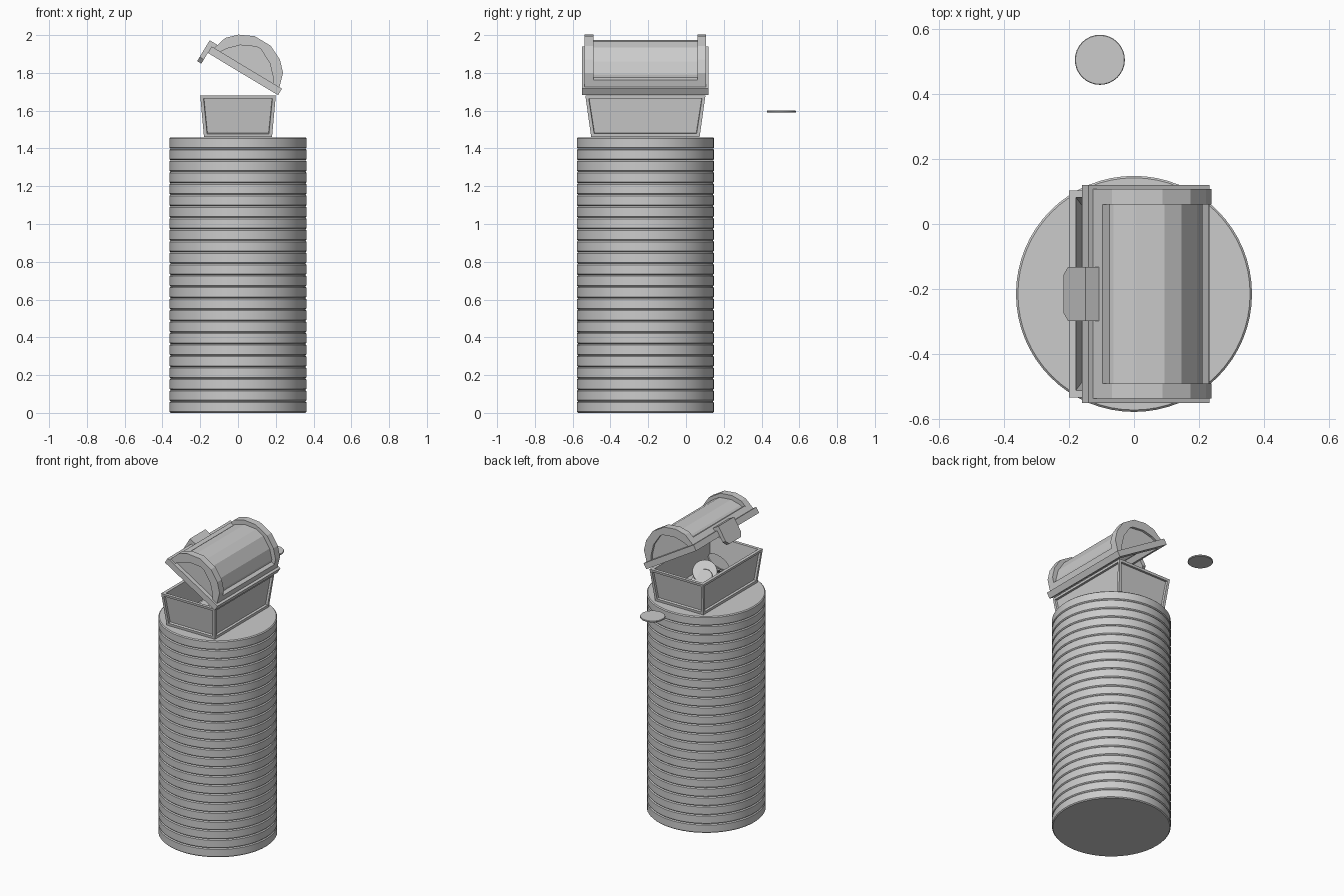
import bpy, bmesh
from math import radians
from mathutils import Matrix, Vector

if "Cube" in bpy.data.objects:
    bpy.data.objects.remove(bpy.data.objects["Cube"])

CY = -0.215                                   # centre line of stack and chest
LID = Matrix.Translation((0.212, CY, 1.682)) @ Matrix.Rotation(radians(31), 4, 'Y')


def finish(name, bm, matrix=Matrix()):
    bmesh.ops.recalc_face_normals(bm, faces=bm.faces)
    me = bpy.data.meshes.new(name)
    bm.to_mesh(me)
    bm.free()
    ob = bpy.data.objects.new(name, me)
    bpy.context.collection.objects.link(ob)
    ob.matrix_world = matrix
    return ob


def coin_mesh(name, r, h, sides, bevel):
    bm = bmesh.new()
    bmesh.ops.create_cone(bm, cap_ends=True, segments=sides, radius1=r, radius2=r, depth=h)
    rims = [e for e in bm.edges if abs(e.verts[0].co.z - e.verts[1].co.z) < 1e-6]
    bmesh.ops.bevel(bm, geom=rims, offset=bevel, segments=1, affect='EDGES')
    for f in bm.faces:
        f.smooth = len(f.verts) == 4
    for e in bm.edges:
        e.smooth = abs(e.verts[0].co.z - e.verts[1].co.z) > 1e-6
    me = bpy.data.meshes.new(name)
    bm.to_mesh(me)
    bm.free()
    return me


def place(name, me, loc, rot=(0, 0, 0)):
    ob = bpy.data.objects.new(name, me)
    ob.location = loc
    ob.rotation_euler = [radians(a) for a in rot]
    bpy.context.collection.objects.link(ob)


def prism(name, pts, a, b, axis='Y', matrix=LID):
    """Extrude a profile from a to b; XZ profile along Y, or YZ profile along X."""
    bm = bmesh.new()
    put = (lambda p, t: (p[0], t, p[1])) if axis == 'Y' else (lambda p, t: (t, p[0], p[1]))
    lo, hi = ([bm.verts.new(put(p, t)) for p in pts] for t in (a, b))
    n = len(pts)
    bm.faces.new(lo)
    bm.faces.new(hi[::-1])
    for i in range(n):
        bm.faces.new((lo[i], lo[(i + 1) % n], hi[(i + 1) % n], hi[i]))
    return finish(name, bm, matrix)


def rect(x0, x1, z0, z1):
    return [(x0, z0), (x1, z0), (x1, z1), (x0, z1)]


# Stack of large coins
big = coin_mesh("large_coin", 0.363, 0.0605, 64, 0.006)
for i in range(24):
    place(f"stack_coin_{i + 1}", big, (0, CY, 0.0304 + i * 0.0608))

# Small coins: one flying out, the rest heaped in the chest
small = coin_mesh("small_coin", 0.077, 0.01, 32, 0.002)
place("loose_coin", small, (-0.105, 0.505, 1.595))
for i, (x, y, z, rx, ry) in enumerate([
        (0, -0.20, 1.60, -35, -30), (0.01, -0.36, 1.60, 15, -30),
        (-0.02, -0.14, 1.57, -40, 10), (0.03, -0.28, 1.57, 30, 15),
        (0.06, -0.12, 1.53, 10, 20), (-0.05, -0.30, 1.53, -15, 10)]):
    place(f"chest_coin_{i + 1}", small, (x, y, z), (rx, ry, 0))

# Chest box: tapered, hollow, with sunken panels on its sides
bm = bmesh.new()
bmesh.ops.create_cube(bm, size=2)
for v in bm.verts:
    top = v.co.z > 0
    v.co = (v.co.x * (0.2 if top else 0.18), v.co.y * (0.318 if top else 0.287),
            1.68 if top else 1.46)
bm.normal_update()
sides = [f for f in bm.faces if abs(f.normal.z) < 0.5]
top = next(f for f in bm.faces if f.normal.z > 0.5)
for f in sides:
    bmesh.ops.inset_region(bm, faces=[f], thickness=0.024)
    bmesh.ops.inset_region(bm, faces=[f], thickness=0.003, depth=-0.014)
bmesh.ops.inset_region(bm, faces=[top], thickness=0.03)
ret = bmesh.ops.extrude_discrete_faces(bm, faces=[top])
for v in ret['faces'][0].verts:
    v.co.z = 1.50
    v.co.x *= 0.9
    v.co.y *= 0.92
finish("chest_box", bm, Matrix.Translation((0, CY, 0)))

# Lid arch profile, mirrored about the middle of the lid
MID = -0.217


def arch(d):
    half = [(0.202, 0.038), (0.179, 0.115), (0.129, 0.166), (0.05, 0.204)]
    half = [(x - d * 0.9, z - (d if z > 0.05 else 0)) for x, z in half]
    return [(MID + x, z) for x, z in half] + [(MID - x, z) for x, z in reversed(half)]


def shell(d0, d1):
    return arch(d0) + arch(d1)[::-1]


prism("lid_barrel", shell(0.022, 0.04), -0.30, 0.30)
for s, side in ((-1, "front"), (1, "back")):
    # Raised end bands and the sunken end panels within them
    prism(f"lid_{side}_band", shell(0, 0.042), s * 0.275, s * 0.322)
    prism(f"lid_{side}_panel", arch(0.035), s * 0.285, s * 0.306)
    prism(f"lid_{side}_rim", rect(-0.434, 0, 0, 0.04), s * 0.29, s * 0.335)

# Long rim bars and the raised strips above them
for s, side in ((-1, "latch"), (1, "hinge")):
    e = MID + s * 0.217
    prism(f"lid_{side}_rim", rect(e, e - s * 0.04, 0, 0.04), -0.29, 0.29)
    prism(f"lid_{side}_strip", [(MID + s * x, z) for x, z in
          ((0.202, 0.038), (0.19, 0.078), (0.165, 0.078), (0.165, 0.038))], -0.28, 0.28)

# Latch plate with clipped lower corners, and its cap on the rim
prism("latch_plate", [(-0.083, 0.063), (0.083, 0.063), (0.083, -0.04), (0.06, -0.066),
                      (-0.06, -0.066), (-0.083, -0.04)], -0.46, -0.434, axis='X')
prism("latch_cap", rect(-0.44, -0.408, 0.04, 0.063), -0.083, 0.083)
